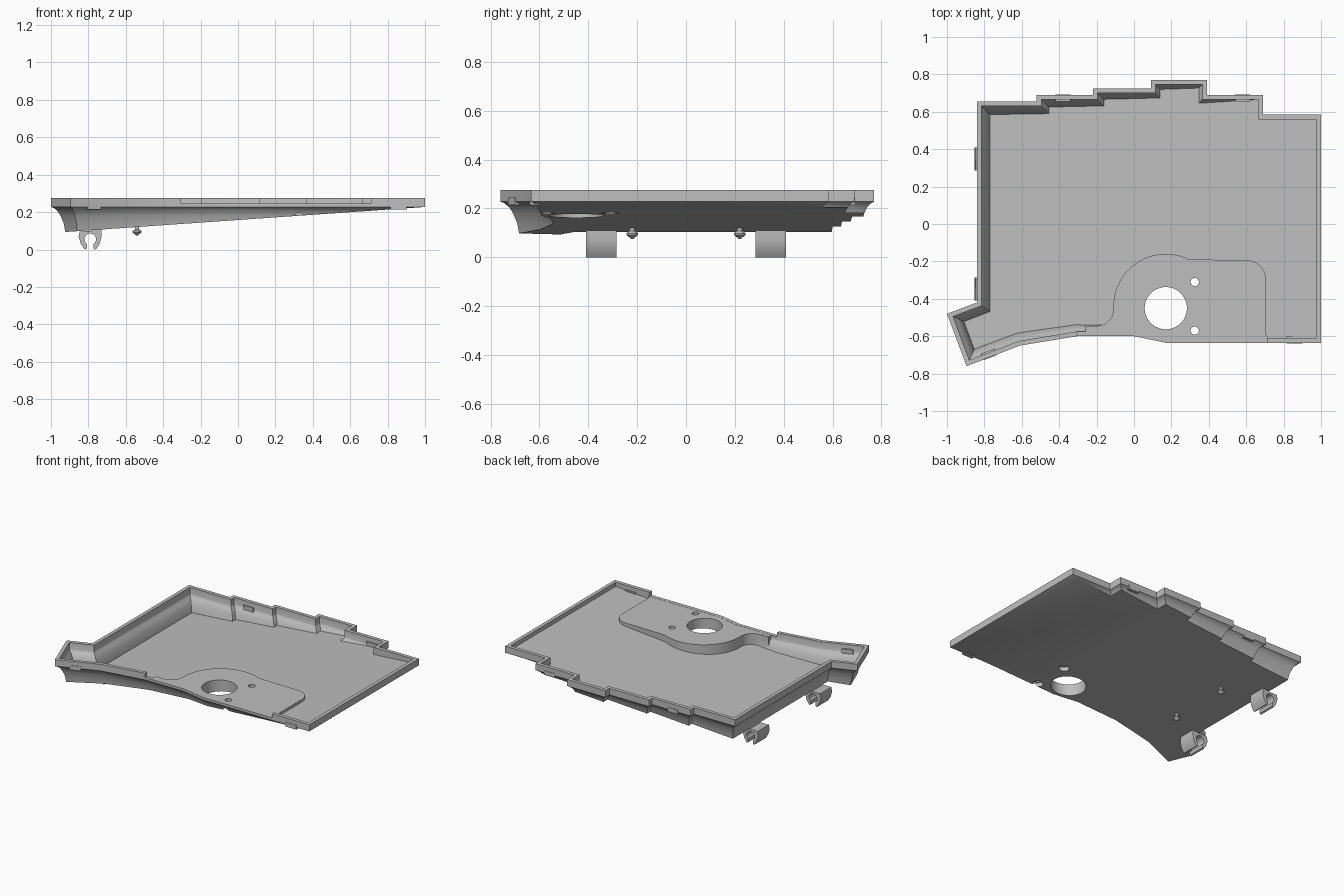
import bpy, bmesh
from math import sin, cos, radians, tau
from mathutils import Vector

if "Cube" in bpy.data.objects:
    bpy.data.objects.remove(bpy.data.objects["Cube"])

grey = bpy.data.materials.new("plain grey")
grey.use_nodes = True
grey.diffuse_color = (0.52, 0.52, 0.52, 1)
grey.node_tree.nodes["Principled BSDF"].inputs["Base Color"].default_value = grey.diffuse_color

SLOPE = 0.0696


def finish(bm, name):
    bmesh.ops.recalc_face_normals(bm, faces=bm.faces)
    mesh = bpy.data.meshes.new(name)
    bm.to_mesh(mesh)
    bm.free()
    mesh.materials.append(grey)
    obj = bpy.data.objects.new(name, mesh)
    bpy.context.collection.objects.link(obj)
    return obj


def loft(name, rings, floor=None):
    """Skin closed rings of 3D points; optionally trim below a sloped floor."""
    bm = bmesh.new()
    loops = [[bm.verts.new(p) for p in ring] for ring in rings]
    for a, b in zip(loops, loops[1:]):
        for i in range(len(a)):
            bm.faces.new((a[i - 1], a[i], b[i], b[i - 1]))
    bm.faces.new(loops[0])
    bm.faces.new(loops[-1])
    if floor is not None:
        bmesh.ops.bisect_plane(bm, geom=bm.verts[:] + bm.edges[:] + bm.faces[:], dist=1e-6,
                               plane_co=(1, 0, floor), plane_no=(SLOPE, 0, -1), clear_outer=True)
        bmesh.ops.holes_fill(bm, edges=[e for e in bm.edges if e.is_boundary], sides=0)
    return finish(bm, name)


def prism(name, pts, z0, z1):
    return loft(name, [[(x, y, z) for x, y in pts] for z in (z0, z1)])


def arc(cx, cy, r, a0, a1, n):
    angles = [radians(a0 + (a1 - a0) * i / n) for i in range(n + 1)]
    return [(cx + r * cos(a), cy + r * sin(a)) for a in angles]


def lathe(name, x, y, profile, n=32):
    return loft(name, [[(x + r * cos(tau * i / n), y + r * sin(tau * i / n), z)
                        for i in range(n)] for r, z in profile])


def box(name, x0, x1, y0, y1, z0, z1):
    return prism(name, [(x0, y0), (x1, y0), (x1, y1), (x0, y1)], z0, z1)


def inset(pts, d):
    """Mitred inward offset of a counter-clockwise outline."""
    out = []
    for i, p in enumerate(pts):
        p, a, b = Vector(p), Vector(pts[i - 1]), Vector(pts[(i + 1) % len(pts)])
        u, v = (p - a).normalized(), (b - p).normalized()
        n1, n2 = Vector((-u.y, u.x)), Vector((-v.y, v.x))
        out.append(p + (n1 + n2) * d / (1 + n1.dot(n2)))
    return out


def cut(target, cutter):
    mod = target.modifiers.new("cut", "BOOLEAN")
    mod.operation, mod.solver, mod.object = "DIFFERENCE", "EXACT", cutter
    bpy.context.view_layer.objects.active = target
    bpy.ops.object.modifier_apply(modifier=mod.name)
    bpy.data.objects.remove(cutter)


def smooth(obj):
    bpy.ops.object.select_all(action="DESELECT")
    obj.select_set(True)
    bpy.context.view_layer.objects.active = obj
    bpy.ops.object.shade_smooth_by_angle(angle=radians(30))


# Stepped outline of the tray
outline = [(1, -.635), (1, .585), (.69, .585), (.69, .69), (.39, .69), (.39, .77),
           (.09, .77), (.09, .725), (-.22, .725), (-.22, .69), (-.52, .69), (-.52, .655),
           (-.84, .655), (-.84, -.42), (-1, -.48), (-.895, -.76), (-.61, -.65),
           (-.305, -.60), (0, -.60), (.17, -.635)]


def shell(name, levels, floor):
    return loft(name, [[(p.x, p.y, z) for p in inset(outline, d)] for z, d in levels], floor)


# Flared body below an upright rim, and the hollow inside it
flare = [(.222, .012), (.205, .028), (.18, .04), (.14, .053), (.05, .066)]
tray = shell("tray", [(.275, 0), (.228, 0)] + flare, .2275)
hollow = shell("hollow", [(.4, .025), (.224, .025)] + [(z, d + .014) for z, d in flare], .2475)

# Raised platform left standing at the front
platform = ([(-.26, -.7), (-.26, -.545), (-.2, -.545)]
            + arc(-.2, -.455, .09, -80, 0, 8)
            + arc(.17, -.44, .28, 180, 64, 28)
            + arc(.605, -.295, .1, 90, 0, 10)
            + arc(.745, -.58, .04, 180, 260, 6) + [(.738, -.7)])
cut(hollow, prism("platform", platform, 0, .245))
cut(tray, hollow)

# Lowered front rim, large opening and two counterbored screw holes
cut(tray, box("rim_gap", -.305, .71, -.9, -.5, .246, .4))
cut(tray, lathe("opening", .17, -.45, [(.113, 0), (.113, .4)], 64))
for y in (-.31, -.57):
    cut(tray, lathe("screw_hole", .325, y, [(.022, 0), (.022, .4)]))
    cut(tray, lathe("counterbore", .325, y, [(.034, 0), (.034, .208)]))
smooth(tray)

# Small catches under the rim
box("front_right_catch", .815, .9, -.638, -.60, .215, .245)
box("back_left_catch", .54, .62, .655, .693, .215, .245)
box("back_right_catch", -.42, -.34, .655, .693, .215, .245)
along = Vector((.285, .11)).normalized()
inward = Vector((-along.y, along.x))
mid = Vector((-.77, -.712))
prism("front_corner_catch", [mid + along * s + inward * t for s, t in
                             ((-.038, -.003), (.038, -.003), (.038, .035), (-.038, .035))], .215, .245)

# Open snap clips and mushroom pegs underneath
clip = ([(-.852, .07), (-.845, .1), (-.782, .1), (-.775, .115), (-.73, .115), (-.73, .07),
         (-.74, .03), (-.76, 0), (-.772, .005)]
        + arc(-.79, .055, .031, -54, 234, 20)
        + [(-.808, .005), (-.82, 0), (-.84, .03)])
for side, s in (("front", -1), ("back", 1)):
    smooth(loft(side + "_clip", [[(x, s * y, z) for x, z in clip] for y in (.285, .41)]))
    smooth(lathe(side + "_peg", -.54, s * .22,
                 [(.012, .13), (.012, .108), (.024, .098), (.024, .092), (.003, .075)], 24))
